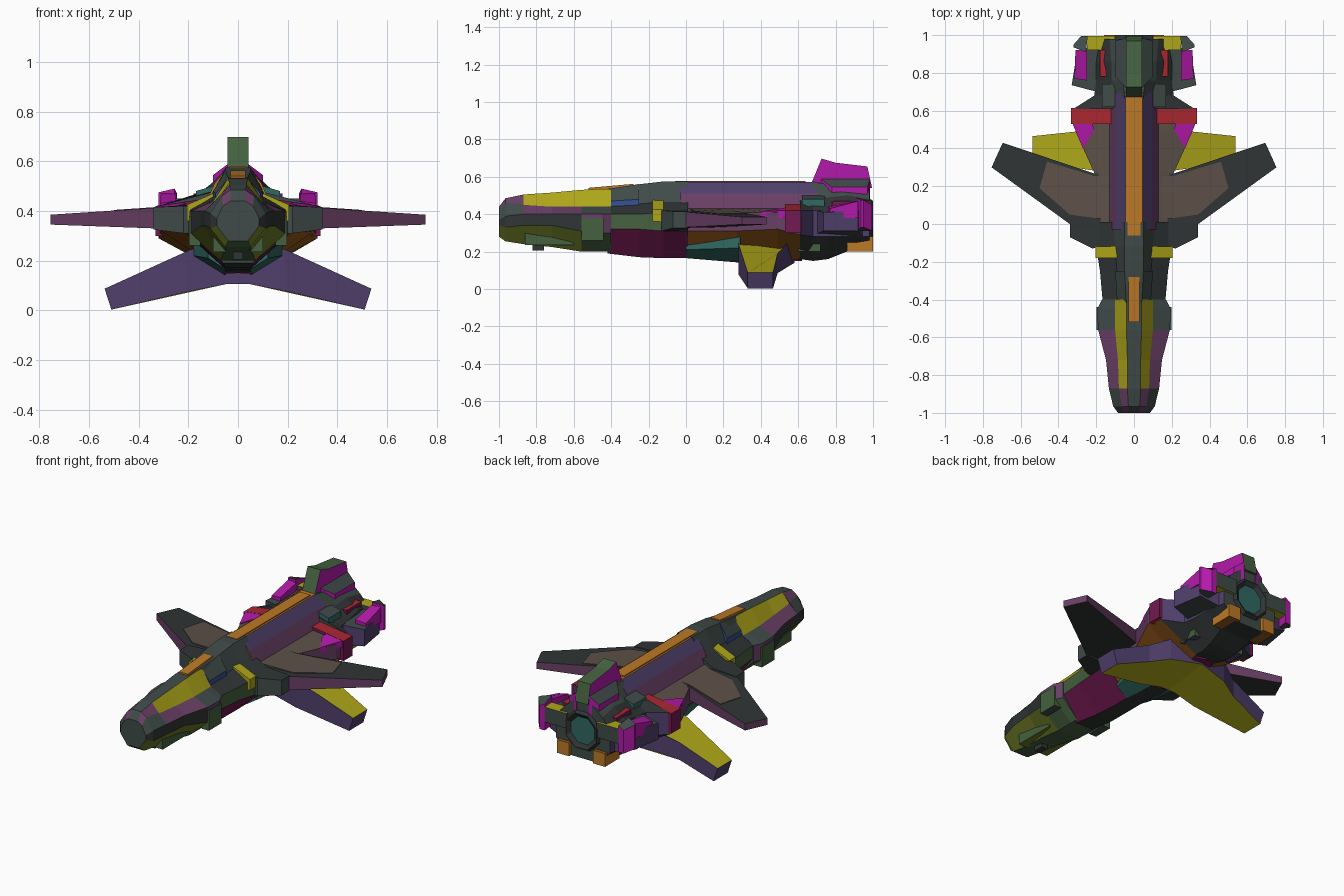
import bpy, bmesh, math
from mathutils import Matrix

if "Cube" in bpy.data.objects:
    bpy.data.objects.remove(bpy.data.objects["Cube"])

PALETTE = {
    "dark": (.03, .035, .035), "slate": (.05, .07, .065), "purple": (.14, .05, .13),
    "violet": (.08, .05, .15), "yellow": (.42, .38, .01), "olive": (.15, .19, .02),
    "orange": (.5, .19, .02), "brown": (.11, .08, .065), "red": (.4, .02, .03),
    "magenta": (.45, .01, .4), "green": (.06, .12, .05), "teal": (.03, .14, .12),
    "blue": (.04, .08, .3), "crimson": (.17, .01, .08), "rust": (.3, .1, .01)}
MATS = {}


def mat(name):
    if name not in MATS:
        MATS[name] = bpy.data.materials.new(name)
        MATS[name].diffuse_color = (*PALETTE[name], 1)
    return MATS[name]


def finish(name, bm, colors, mirror=False):
    bmesh.ops.recalc_face_normals(bm, faces=bm.faces)
    me = bpy.data.meshes.new(name)
    bm.to_mesh(me)
    bm.free()
    ob = bpy.data.objects.new(name, me)
    bpy.context.collection.objects.link(ob)
    for c in colors:
        me.materials.append(mat(c))
    if mirror:
        m = ob.modifiers.new("Mirror", "MIRROR")
        m.use_mirror_merge = False
    return ob


def hull(name, sections, colors):
    """Loft of ten-sided rings. Section: y, top z/w, shoulder z/w, edge z hi/lo/w, bottom z/w.
    Colours run from ridge side to belly side, then belly, then ridge top."""
    bm = bmesh.new()
    rings = []
    for y, zt, wt, zs, ws, zh, zl, we, zb, wb in sections:
        half = [(wt, zt), (ws, zs), (we, zh), (we, zl), (wb, zb)]
        ring = half + [(-x, z) for x, z in reversed(half)]
        rings.append([bm.verts.new((x, y, z)) for x, z in ring])
    for a, b in zip(rings, rings[1:]):
        for j in range(10):
            k = (j + 1) % 10
            f = bm.faces.new((a[j], a[k], b[k], b[j]))
            f.material_index = 5 if j == 9 else j if j <= 4 else 8 - j
    for ring in (rings[0], rings[-1]):
        bm.faces.new(ring).material_index = 5
    return finish(name, bm, colors)


def slab(name, pts, color, side=None, mirror=True):
    """Upright prism over a plan outline; each point is x, y, z low, z high."""
    bm = bmesh.new()
    lo = [bm.verts.new((x, y, a)) for x, y, a, b in pts]
    hi = [bm.verts.new((x, y, b)) for x, y, a, b in pts]
    bm.faces.new(lo)
    bm.faces.new(hi)
    for i in range(len(pts)):
        j = (i + 1) % len(pts)
        bm.faces.new((lo[i], lo[j], hi[j], hi[i])).material_index = 1 if side else 0
    return finish(name, bm, [color] + ([side] if side else []), mirror)


def box(name, x0, x1, y0, y1, z0, z1, color, side=None, slope=0.0):
    """Mirrored box; slope lowers the outer top edge."""
    return slab(name, [(x0, y0, z0, z1), (x1, y0, z0, z1 - slope),
                       (x1, y1, z0, z1 - slope), (x0, y1, z0, z1)], color, side)


def fin(name, profile, w, color, side):
    """Centre fin of half width w from a y, z profile."""
    bm = bmesh.new()
    a, b = [[bm.verts.new((s * w, y, z)) for y, z in profile] for s in (-1, 1)]
    bm.faces.new(a).material_index = 1
    bm.faces.new(b).material_index = 1
    for i in range(len(a)):
        j = (i + 1) % len(a)
        bm.faces.new((a[i], a[j], b[j], b[i]))
    return finish(name, bm, [color, side])


# Fuselage: nose, cockpit, neck, main hull, spine, stern
hull("nose_cap", [
    (-1.0, .44, .03, .42, .06, .37, .34, .085, .28, .04),
    (-.965, .485, .03, .46, .065, .39, .33, .11, .255, .05),
    (-.87, .505, .035, .455, .08, .40, .34, .133, .24, .05)],
    ["purple", "slate", "dark", "olive", "green", "slate"])
hull("nose", [
    (-.87, .505, .035, .45, .08, .40, .34, .133, .24, .05),
    (-.72, .515, .035, .44, .085, .40, .34, .148, .225, .06),
    (-.56, .53, .04, .44, .10, .40, .31, .19, .20, .07)],
    ["yellow", "purple", "dark", "olive", "green", "slate"])
hull("cockpit_section", [
    (-.56, .53, .04, .44, .10, .40, .31, .19, .20, .07),
    (-.45, .535, .04, .44, .10, .40, .30, .195, .20, .07),
    (-.40, .535, .04, .44, .10, .40, .30, .17, .20, .07)],
    ["yellow", "slate", "purple", "green", "green", "slate"])
hull("neck", [
    (-.42, .535, .04, .44, .09, .40, .32, .165, .19, .06),
    (-.25, .56, .05, .455, .09, .40, .32, .18, .17, .055),
    (-.12, .575, .05, .465, .10, .41, .31, .20, .165, .05),
    (.01, .575, .05, .465, .11, .41, .31, .21, .165, .05)],
    ["slate", "dark", "green", "crimson", "dark", "slate"])
hull("main_hull", [
    (.0, .435, .10, .43, .14, .41, .31, .20, .165, .05),
    (.27, .435, .10, .43, .14, .41, .31, .21, .15, .05),
    (.49, .435, .10, .43, .14, .41, .32, .31, .15, .06),
    (.61, .435, .10, .43, .14, .41, .29, .32, .16, .07)],
    ["brown", "brown", "purple", "rust", "dark", "brown"])
hull("spine", [
    (-.03, .572, .045, .51, .095, .43, .41, .13, .38, .10),
    (.70, .572, .045, .51, .095, .43, .41, .13, .38, .10)],
    ["violet", "purple", "dark", "dark", "dark", "orange"])
hull("stern", [
    (.61, .55, .045, .48, .09, .42, .29, .32, .16, .07),
    (.68, .572, .05, .49, .10, .42, .28, .21, .15, .08),
    (.76, .56, .06, .49, .12, .42, .28, .20, .16, .09),
    (.86, .55, .06, .50, .12, .44, .28, .20, .20, .10),
    (.98, .54, .06, .48, .13, .42, .28, .18, .20, .10)],
    ["slate", "dark", "violet", "dark", "dark", "slate"])

# Spine strip, canopy and nose details
box("spine_strip", 0, .035, -.06, .64, .56, .578, "orange")
slab("canopy", [(0, -.52, .5, .541), (.03, -.52, .5, .541), (.03, -.28, .5, .562),
                (0, -.28, .5, .562)], "orange")
slab("canopy_frame", [(.04, -.4, .43, .53), (.09, -.4, .43, .47), (.10, -.25, .44, .48),
                      (.05, -.25, .45, .562)], "slate", "blue")
box("cheek_panel", .15, .198, -.56, -.44, .26, .38, "slate", "green")
box("jaw_block", .04, .10, -.86, -.6, .235, .30, "olive", "green")
box("chin_spike", 0, .02, -.82, -.76, .205, .25, "dark")
box("neck_trim", .09, .205, -.18, -.12, .36, .475, "yellow", None, .05)

# Intakes at the wing roots
slab("intake", [(.18, -.12, .31, .42), (.22, -.13, .31, .42), (.34, -.07, .325, .415),
                (.34, .01, .325, .415), (.18, .01, .31, .425)], "dark", "slate")

# Main wings with raised inner panel
slab("main_wing", [(.10, 0, .325, .42), (.34, 0, .33, .412), (.754, .30, .345, .385),
                   (.695, .43, .345, .385), (.21, .267, .335, .415), (.1, .267, .33, .42)],
     "dark", "purple")
slab("wing_panel", [(.12, .02, .39, .43), (.34, .05, .39, .415), (.50, .19, .37, .404),
                    (.46, .33, .37, .404), (.21, .255, .39, .42), (.12, .255, .39, .43)],
     "brown")

# Lower wings with raked tips, and belly keel joining them
lower = slab("lower_wing", [(.0, .29, .105, .27), (.05, .29, .105, .27), (.19, .28, .078, .245),
                            (.51, .33, .003, .087), (.51, .465, .003, .087),
                            (.3, .49, .085, .19), (.19, .54, .12, .245), (.0, .58, .14, .27)],
             "yellow", "violet")
for v in lower.data.vertices:
    if v.co.x > .5 and v.co.z > .05:
        v.co.x = .537
slab("belly_keel", [(0, .22, .15, .25), (.06, .24, .145, .25), (.06, .60, .15, .25),
                    (0, .62, .15, .25)], "crimson")
slab("belly_fairing", [(.05, .0, .165, .30), (.12, .0, .21, .30), (.18, .29, .22, .30),
                       (.05, .30, .14, .30)], "teal")

# Rear shoulder collar
box("collar", .09, .333, .53, .615, .30, .455, "red", "crimson", .035)
slab("collar_fillet", [(.21, .5, .38, .43), (.27, .4, .38, .415), (.325, .53, .38, .42),
                       (.22, .53, .38, .435)], "magenta")
box("collar_block", .10, .17, .62, .74, .44, .50, "slate", "teal", .02)
box("under_collar", .08, .17, .60, .72, .20, .30, "violet", "green")

# Tail fin and its base
fin("tail_fin", [(.66, .54), (.725, .697), (.80, .675), (.97, .655), (.995, .54)],
    .043, "green", "magenta")
slab("tail_base", [(.04, .72, .47, .59), (.10, .78, .47, .545), (.10, .97, .47, .545),
                   (.04, .985, .47, .59)], "slate", "magenta")

# Engine pods and end plates
slab("pod_body", [(.16, .69, .29, .42), (.33, .735, .31, .41), (.30, .92, .31, .42),
                  (.16, .95, .27, .43)], "slate", "violet")
slab("pod_top", [(.25, .76, .38, .44), (.315, .77, .38, .43), (.31, .92, .38, .47),
                 (.25, .92, .38, .47)], "magenta")
slab("end_plate", [(.255, .91, .31, .49), (.32, .935, .33, .475), (.32, .95, .33, .475),
                   (.28, .995, .31, .45), (.245, .995, .31, .47)], "slate", "magenta")
box("tail_crossbar", .10, .25, .92, .995, .36, .45, "yellow", "slate")
box("stern_cheek", .08, .16, .86, 1.0, .20, .28, "rust", "orange")
box("pod_strut", .12, .18, .78, .92, .40, .47, "red", "crimson")

# Exhaust: eight-sided ring with a recessed back plate
bm = bmesh.new()
rot = Matrix.Translation((0, .985, .37)) @ Matrix.Rotation(math.pi / 2, 4, "X") \
    @ Matrix.Rotation(math.pi / 8, 4, "Z")
bmesh.ops.create_cone(bm, cap_ends=True, segments=8, radius1=.11, radius2=.13, depth=.03,
                      matrix=rot)
back = max(bm.faces, key=lambda f: f.calc_center_median().y)
bmesh.ops.inset_region(bm, faces=[back], thickness=.025)
back.material_index = 1
bmesh.ops.translate(bm, verts=back.verts, vec=(0, -.018, 0))
finish("exhaust", bm, ["dark", "teal"])

for m in bpy.data.materials:
    if m.users and not m.is_grease_pencil:
        m.use_nodes = True
        m.node_tree.nodes["Principled BSDF"].inputs["Base Color"].default_value = m.diffuse_color
